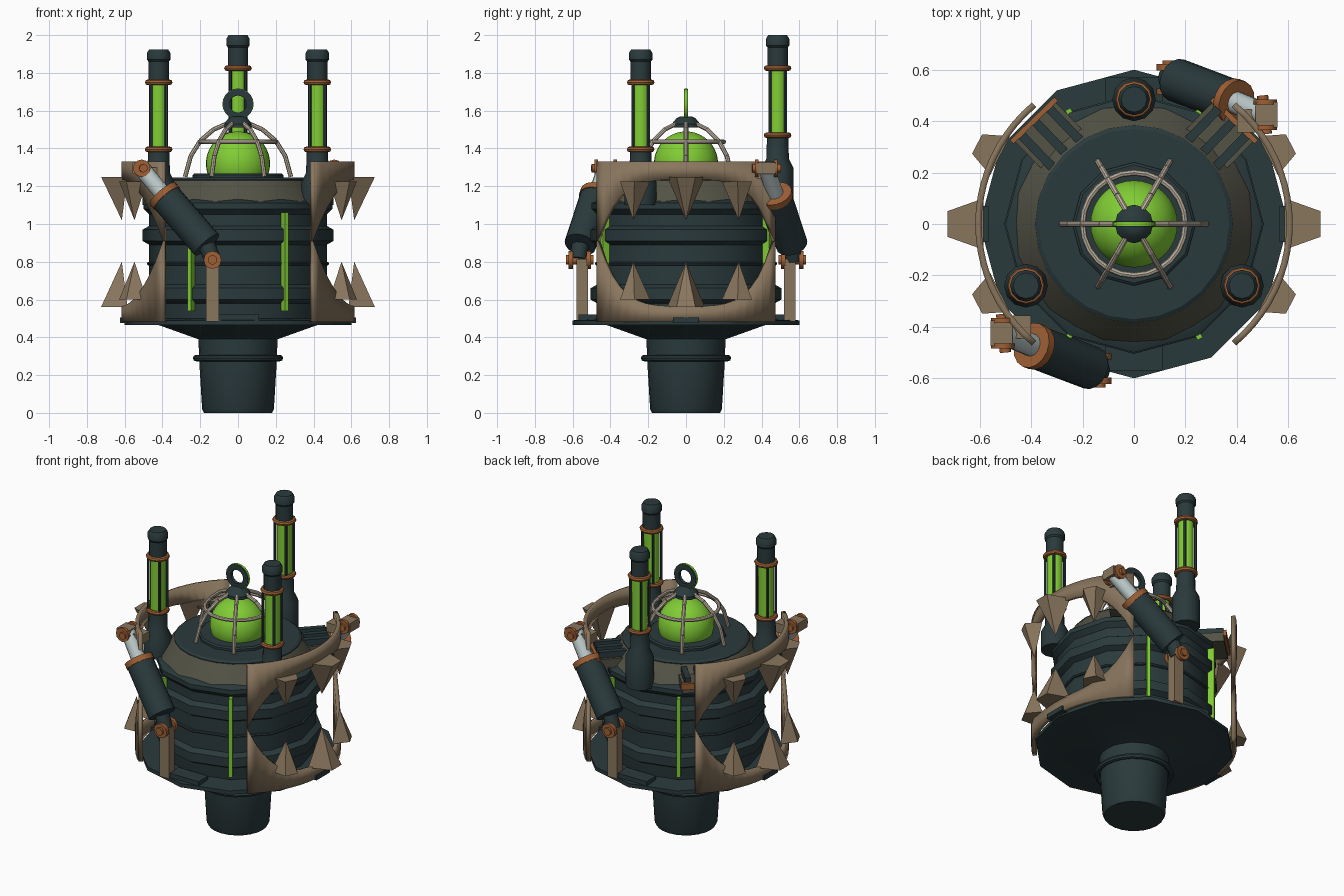
import bpy, bmesh, math
from math import cos, sin, radians, pi, tau
from mathutils import Vector, Matrix

cube = bpy.data.objects.get("Cube")
if cube:
    bpy.data.objects.remove(cube, do_unlink=True)


def material(name, rgb):
    m = bpy.data.materials.new(name)
    m.diffuse_color = (*rgb, 1)
    m.use_nodes = True
    m.node_tree.nodes["Principled BSDF"].inputs["Base Color"].default_value = (*rgb, 1)
    return m


DARK = material("dark teal metal", (.023, .042, .045))
BROWN = material("brown plate", (.25, .18, .11))
OLIVE = material("olive trim", (.085, .085, .06))
COPPER = material("copper", (.34, .115, .035))
GREEN = material("glowing green", (.22, .61, .035))
BONE = material("pale cage", (.5, .43, .34))
STEEL = material("light steel", (.5, .58, .58))
parts = []


def finish(name, bm, *mats):
    bmesh.ops.recalc_face_normals(bm, faces=bm.faces)
    me = bpy.data.meshes.new(name)
    bm.to_mesh(me)
    bm.free()
    for m in mats:
        me.materials.append(m)
    ob = bpy.data.objects.new(name, me)
    bpy.context.collection.objects.link(ob)
    parts.append(ob)
    return ob


def lathe(name, profile, mat, n=12, loc=(0, 0, 0), axis=(0, 0, 1), closed=False, phase=0):
    """Revolve (radius, height) points about an axis; closed makes a ring section."""
    bm = bmesh.new()
    rings = [[bm.verts.new((r * cos(phase + tau * i / n), r * sin(phase + tau * i / n), z))
              for i in range(n)] for r, z in profile]
    pairs = list(zip(rings, rings[1:]))
    if closed:
        pairs.append((rings[-1], rings[0]))
    else:
        bm.faces.new(rings[0])
        bm.faces.new(rings[-1])
    for a, b in pairs:
        for i in range(n):
            j = (i + 1) % n
            bm.faces.new((a[i], a[j], b[j], b[i]))
    turn = Vector((0, 0, 1)).rotation_difference(Vector(axis)).to_matrix().to_4x4()
    bm.transform(Matrix.Translation(loc) @ turn)
    return finish(name, bm, mat)


def rod(name, a, b, r, mat, n=12):
    a, b = Vector(a), Vector(b)
    return lathe(name, [(r, 0), (r, (b - a).length)], mat, n, a, b - a)


def torus(name, r, t, z, mat, n=24, x=0, y=0):
    section = [(r + t * cos(tau * i / 8), z + t * sin(tau * i / 8)) for i in range(8)]
    return lathe(name, section, mat, n, (x, y, 0), closed=True)


def box(name, size, loc, mat, angle=0):
    """Box placed in a frame turned about z by angle."""
    bm = bmesh.new()
    bmesh.ops.create_cube(bm, size=1)
    bm.transform(Matrix.Rotation(angle, 4, 'Z') @ Matrix.Translation(loc)
                 @ Matrix.Diagonal((*size, 1)))
    return finish(name, bm, mat)


# Foot, flange and drum
lathe("foot", [(.18, 0), (.19, .02), (.205, .27), (.21, .4)], DARK, 24)
torus("foot_ring", .222, .017, .29, DARK)
lathe("flange", [(.21, .39), (.42, .465), (.6, .465), (.6, .49), (.45, .5)], DARK)
drum = [(.46, .49), (.47, .58)]
for z in (.63, .94):
    drum += [(.47, z - .05), (.505, z - .03), (.505, z + .03), (.47, z + .05)]
drum += [(.47, 1.05), (.5, 1.08), (.5, 1.11), (.46, 1.13)]
lathe("drum", drum, DARK)
torus("drum_seam", .472, .01, .79, DARK, 12)
lathe("sloped_collar", [(.465, 1.12), (.445, 1.15), (.385, 1.23)], OLIVE, 24)
lathe("top_disc", [(.385, 1.2), (.385, 1.235), (.37, 1.245)], DARK, 24)
lathe("dome_plate", [(.24, 1.24), (.24, 1.26), (.23, 1.268)], DARK, 12)
box("front_step", (.22, .1, .03), (0, -.52, .505), DARK)
box("back_step", (.22, .1, .03), (0, .52, .505), DARK)

# Glowing strips on the drum
for a in (60, 120, 240, 300):
    box("light_strip", (.04, .022, .52), (.495, 0, .8), GREEN, radians(a))

# Dome, cage and lifting eye
lathe("dome", [(.17 * cos(radians(a)), 1.32 + .17 * sin(radians(a)))
               for a in range(-25, 90, 10)], GREEN, 32)
cage = [(.28, 1.25), (.25, 1.36), (.2, 1.44), (.13, 1.5), (.05, 1.535)]
for k in range(6):
    c, s = cos(k * pi / 3), sin(k * pi / 3)
    for (r0, z0), (r1, z1) in zip(cage, cage[1:]):
        rod("cage_rib", (r0 * c, r0 * s, z0), (r1 * c, r1 * s, z1), .012, BONE, 8)
torus("cage_ring", .2, .012, 1.435, BONE)
lathe("dome_cap", [(.075, 1.51), (.075, 1.53), (.05, 1.56), (.03, 1.57)], DARK, 12)
lathe("lifting_eye", [(.045, -.011), (.08, -.011), (.08, .011), (.045, .011)], DARK, 20,
      (0, 0, 1.635), (0, 1, 0), closed=True)
lathe("eye_band", [(.079, -.007), (.083, -.007), (.083, .007), (.079, .007)], GREEN, 20,
      (0, 0, 1.635), (0, 1, 0), closed=True)

# Three glowing tubes
for x, y, lift in ((-.42, -.24, 0), (.42, -.24, 0), (0, .485, .075)):
    def at(points):
        return [(r, z + lift) for r, z in points]
    lathe("tube_base", at([(.085, 1.1 - lift), (.085, 1.22), (.06, 1.27), (.056, 1.39)]),
          DARK, 12, (x, y, 0))
    lathe("tube_glass", at([(.048, 1.38), (.048, 1.76)]), GREEN, 12, (x, y, 0))
    lathe("tube_cap", at([(.054, 1.74), (.054, 1.86), (.062, 1.87), (.062, 1.905), (.05, 1.925)]),
          DARK, 12, (x, y, 0))
    for z in (1.395, 1.75):
        torus("tube_collar", .058, .015, z + lift, COPPER, 12, x, y)
    for k in range(4):
        a = pi / 4 + k * pi / 2
        px, py = x + .058 * cos(a), y + .058 * sin(a)
        rod("tube_bar", (px, py, 1.39 + lift), (px, py, 1.75 + lift), .009, DARK, 6)

# Jaw plates with an arched opening
SPAN, STEPS = radians(50), 20


def jaw_band(name, side, edge, reach):
    bm = bmesh.new()
    cols = []
    for i in range(STEPS + 1):
        t = 2 * i / STEPS - 1
        lip = .91 + reach * (1 - abs(t) ** 3.5)
        x, y = side * .605 * cos(t * SPAN), .605 * sin(t * SPAN)
        cols.append([bm.verts.new((x, y, z)) for z in (edge, lip)])
    for a, b in zip(cols, cols[1:]):
        bm.faces.new((a[0], b[0], b[1], a[1]))
    ob = finish(name, bm, BROWN)
    mod = ob.modifiers.new("thickness", 'SOLIDIFY')
    mod.thickness, mod.offset = .025, 0


def tooth(name, angle, base, tip, half, out):
    """Tapered fang with a flat trapezoid base against the plate."""
    bm = bmesh.new()
    b = [bm.verts.new(p) for p in ((.585, -half, base), (out, -half / 2, base),
                                   (out, half / 2, base), (.585, half, base))]
    t = bm.verts.new((.615, 0, tip))
    bm.faces.new(b)
    for i in range(4):
        bm.faces.new((b[i], b[(i + 1) % 4], t))
    bm.transform(Matrix.Rotation(angle, 4, 'Z'))
    finish(name, bm, BROWN)


for side, turn in ((1, 0), (-1, pi)):
    jaw_band("upper_jaw", side, 1.33, .325)
    jaw_band("lower_jaw", side, .48, -.345)
    for a, half, out in ((0, .1, .725), (27, .085, .685), (-27, .085, .685)):
        tooth("upper_tooth", turn + radians(a), 1.25 if a == 0 else 1.225, 1.02, half, out)
        tooth("lower_tooth", turn + radians(a), .56 if a == 0 else .6, .8, half, out)
    box("jaw_clip", (.06, .14, .03), (.595, 0, .49), DARK, turn)

# Pistons, one at the front right and one diagonally opposite
for s in (1, -1):
    def P(x, y, z):
        return (s * x, s * y, z)
    low, high, joint = P(-.165, -.56, .89), P(-.39, -.475, 1.15), P(-.51, -.425, 1.295)
    axis = (Vector(high) - Vector(low)).normalized()
    rod("piston_body", low, high, .085, DARK, 16)
    rod("piston_rim", Vector(high) - axis * .02, Vector(high) + axis * .015, .09, COPPER, 16)
    rod("piston_rod", high, joint, .045, STEEL)
    rod("piston_foot", P(-.135, -.57, .81), low, .045, DARK)
    box("upper_block", (.085, .1, .06), P(-.515, -.425, 1.295), BROWN)
    rod("upper_pin", P(-.515, -.35, 1.295), P(-.5, -.5, 1.295), .022, COPPER)
    for y in (-.375, -.475):
        rod("upper_washer", P(-.51, y - .01, 1.295), P(-.51, y + .01, 1.295), .046, COPPER)
    box("upper_bracket", (.1, .09, .06), P(-.45, -.4, 1.27), BROWN)
    box("lower_arm", (.07, .06, .33), P(-.135, -.55, .65), BROWN)
    rod("lower_pin", P(-.135, -.49, .81), P(-.135, -.635, .81), .025, COPPER)
    for y in (-.515, -.61):
        rod("lower_washer", P(-.135, y - .012, .81), P(-.135, y + .012, .81), .047, COPPER)

# Louvred vents on the rear shoulders
for a in (radians(46), radians(134)):
    box("vent_plate", (.17, .22, .06), (.47, 0, 1.15), OLIVE, a)
    for w in (-.075, 0, .075):
        box("vent_bar", (.18, .035, .05), (.46, w, 1.195), DARK, a)
    box("vent_lip", (.02, .24, .04), (.56, 0, 1.17), COPPER, a)

# Smooth shading with sharp edges kept
bpy.ops.object.select_all(action='DESELECT')
for ob in parts:
    ob.select_set(True)
bpy.context.view_layer.objects.active = parts[0]
bpy.ops.object.shade_smooth_by_angle(angle=radians(32))
